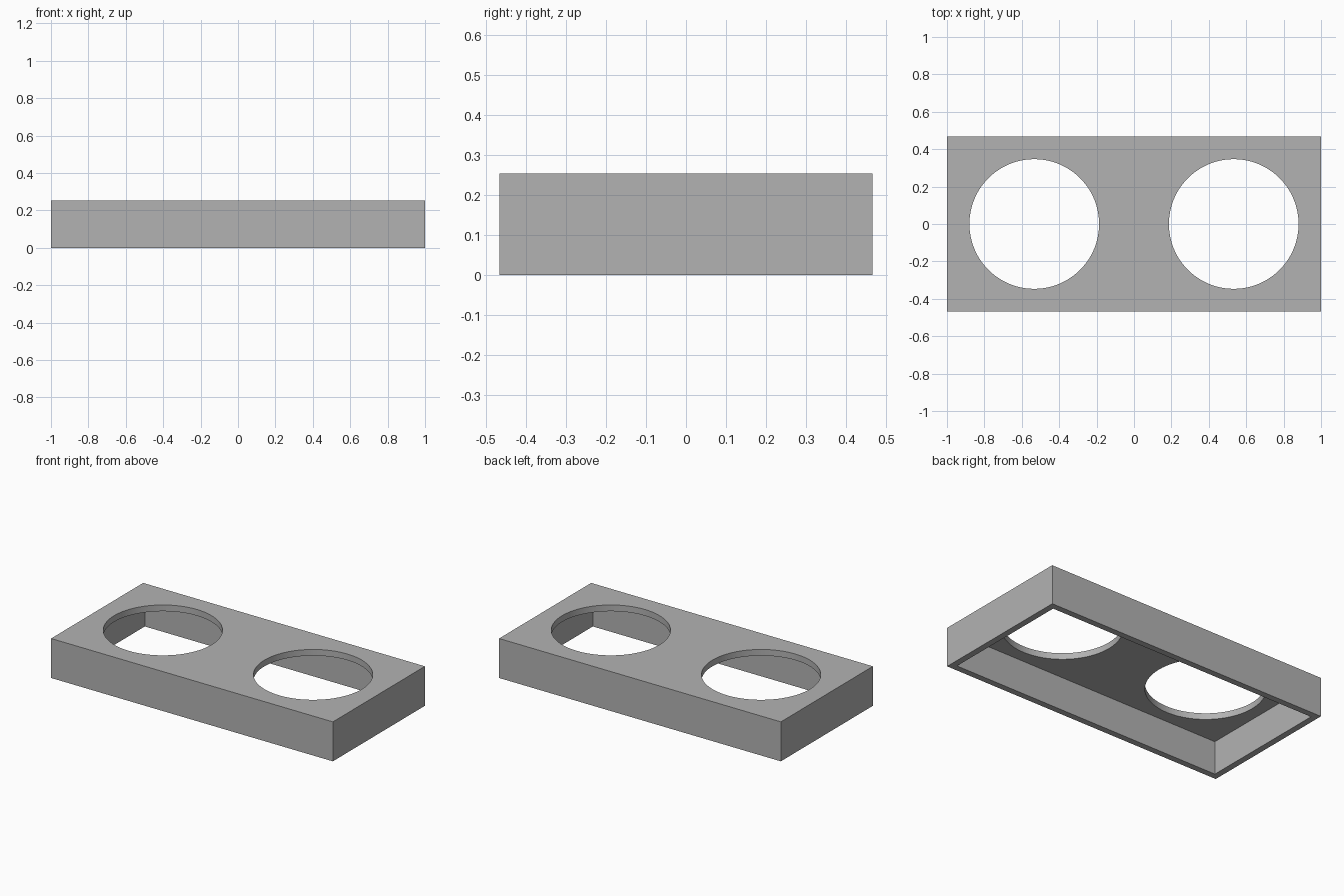
import bpy
import math

LENGTH, DEPTH, HEIGHT = 2.0, 0.9333, 0.2533
WALL = 0.04
HOLE_RADIUS, HOLE_X = 0.3467, 0.5333

default = bpy.data.objects.get("Cube")
if default:
    bpy.data.objects.remove(default, do_unlink=True)

grey = bpy.data.materials.new("plain grey")
grey.use_nodes = True
colour = (0.45, 0.45, 0.45, 1)
grey.diffuse_color = colour
grey.node_tree.nodes["Principled BSDF"].inputs["Base Color"].default_value = colour


def box(name, size, bottom):
    bpy.ops.mesh.primitive_cube_add(size=1, location=(0, 0, bottom + size[2] / 2))
    obj = bpy.context.object
    obj.name = name
    obj.scale = size
    bpy.ops.object.transform_apply(location=True, rotation=False, scale=True)
    obj.data.materials.append(grey)
    return obj


def cut(target, cutter):
    mod = target.modifiers.new("cut", "BOOLEAN")
    mod.operation = "DIFFERENCE"
    mod.solver = "EXACT"
    mod.object = cutter
    bpy.ops.object.select_all(action="DESELECT")
    target.select_set(True)
    bpy.context.view_layer.objects.active = target
    bpy.ops.object.modifier_apply(modifier=mod.name)
    bpy.data.objects.remove(cutter, do_unlink=True)


# Outer block, hollowed from below so that the underside is open
cover = box("holder_cover", (LENGTH, DEPTH, HEIGHT), 0)
cut(cover, box("cavity_cutter", (LENGTH - 2 * WALL, DEPTH - 2 * WALL, HEIGHT), -WALL))

# Two round openings through the top plate
for side in (-1, 1):
    bpy.ops.mesh.primitive_cylinder_add(
        vertices=96, radius=HOLE_RADIUS, depth=HEIGHT,
        location=(side * HOLE_X, 0, HEIGHT))
    hole = bpy.context.object
    hole.name = "hole_cutter"
    hole.data.materials.append(grey)
    cut(cover, hole)

# Round hole walls, crisp edges elsewhere
cover.select_set(True)
bpy.context.view_layer.objects.active = cover
bpy.ops.object.shade_smooth_by_angle(angle=math.radians(30))
